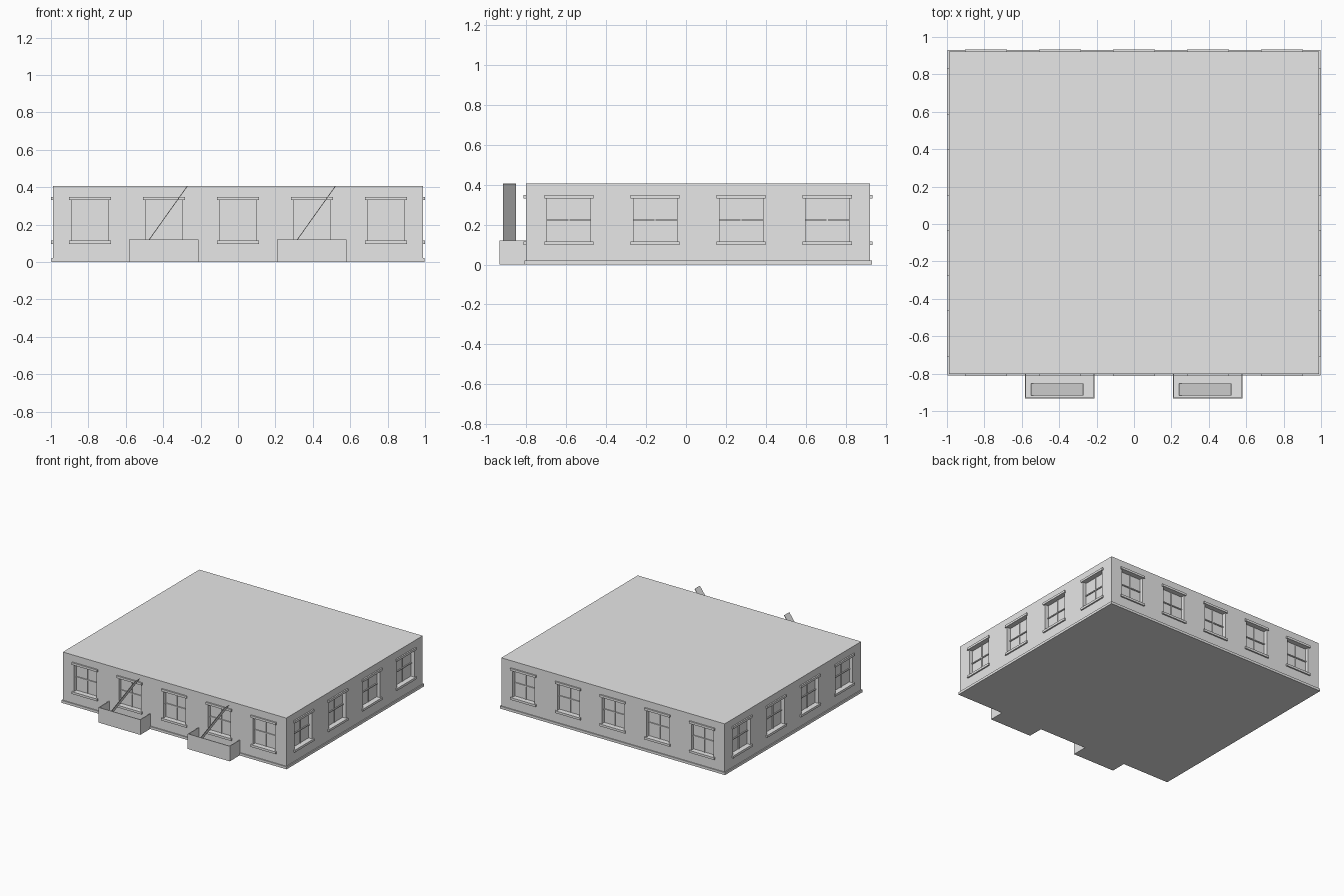
import bpy, bmesh
from math import pi, atan2, hypot
from mathutils import Matrix, Vector

cube = bpy.data.objects.get("Cube")
if cube:
    bpy.data.objects.remove(cube, do_unlink=True)

grey = bpy.data.materials.new("plain_grey")
grey.use_nodes = True
grey.diffuse_color = (0.8, 0.8, 0.8, 1)
grey.node_tree.nodes["Principled BSDF"].inputs["Base Color"].default_value = (0.8, 0.8, 0.8, 1)


def box(bm, lo, hi, matrix=Matrix()):
    """Add a box spanning two corners, placed by a matrix."""
    lo, hi = Vector(lo), Vector(hi)
    place = matrix @ Matrix.Translation((lo + hi) / 2) @ Matrix.Diagonal((hi - lo).to_4d())
    bmesh.ops.create_cube(bm, size=1, matrix=place)


def finish(name, bm):
    mesh = bpy.data.meshes.new(name)
    bmesh.ops.recalc_face_normals(bm, faces=bm.faces)
    bm.to_mesh(mesh)
    bm.free()
    mesh.materials.append(grey)
    obj = bpy.data.objects.new(name, mesh)
    bpy.context.collection.objects.link(obj)
    return obj


HALF_X, FRONT, BACK, TOP = 0.989, -0.802, 0.923, 0.405
MID_Y = (FRONT + BACK) / 2
HALF_Y = (BACK - FRONT) / 2
SILL_Z, HEAD_Z = 0.115, 0.33
RECESS, LEDGE, PLINTH = 0.03, 0.011, 0.008

# Each wall: name, turn about z, half length, distance from centre, windows, opening half width
walls = [
    ("front", 0, HALF_X, HALF_Y, 5, 0.098),
    ("left", pi / 2, HALF_Y, HALF_X, 4, 0.109),
    ("back", pi, HALF_X, HALF_Y, 5, 0.098),
    ("right", -pi / 2, HALF_Y, HALF_X, 4, 0.109),
]

# Window surrounds, sash bars and the openings behind them
openings = bmesh.new()
for name, turn, half, dist, count, w in walls:
    ledges, bars = bmesh.new(), bmesh.new()
    wall = Matrix.Translation((0, MID_Y, 0)) @ Matrix.Rotation(turn, 4, "Z")
    for i in range(count):
        u = -half + (i + 0.5) * 2 * half / count
        m = wall @ Matrix.Translation((u, -dist, 0))
        box(openings, (-w, -0.05, SILL_Z), (w, RECESS, HEAD_Z), m)
        for z in (SILL_Z - 0.018, HEAD_Z):
            box(ledges, (-w - 0.014, -LEDGE, z), (w + 0.014, 0.004, z + 0.018), m)
        mid = (SILL_Z + HEAD_Z) / 2
        box(bars, (-w, RECESS - 0.008, mid - 0.004), (w, RECESS + 0.002, mid + 0.004), m)
        box(bars, (-0.003, RECESS - 0.006, SILL_Z), (0.003, RECESS + 0.002, HEAD_Z), m)
    finish(name + "_sills_and_lintels", ledges)
    finish(name + "_sash_bars", bars)

# Building body with recessed windows
bm = bmesh.new()
box(bm, (-HALF_X, FRONT, 0), (HALF_X, BACK, TOP))
body = finish("building_body", bm)
cutter = finish("window_cutter", openings)
cutter.hide_render = True
cut = body.modifiers.new("windows", "BOOLEAN")
cut.object = cutter
cut.solver = "EXACT"
bpy.context.view_layer.objects.active = body
bpy.ops.object.modifier_apply(modifier=cut.name)
bpy.data.objects.remove(cutter, do_unlink=True)

# Plinth course around the base
bm = bmesh.new()
box(bm, (-HALF_X - PLINTH, FRONT - PLINTH, 0), (HALF_X + PLINTH, BACK + PLINTH, 0.02))
finish("plinth", bm)

# Open entrance wells, each with a sloping ramp
WELL_HALF, WELL_FRONT, WELL_TOP, T = 0.186, -0.934, 0.121, 0.006
for side, x in (("right", -0.397), ("left", 0.395)):
    at = Matrix.Translation((x, 0, 0))
    bm = bmesh.new()
    box(bm, (-WELL_HALF, WELL_FRONT, 0), (WELL_HALF, FRONT, 0.005), at)
    box(bm, (-WELL_HALF, WELL_FRONT, 0), (WELL_HALF, WELL_FRONT + T, WELL_TOP), at)
    for edge in (-WELL_HALF, WELL_HALF - T):
        box(bm, (edge, WELL_FRONT, 0), (edge + T, FRONT, WELL_TOP), at)
    finish(side + "_entrance_well", bm)

    run, rise = 0.278, 0.39
    slope = at @ Matrix.Translation((-0.153, 0, 0.014)) @ Matrix.Rotation(-atan2(rise, run), 4, "Y")
    bm = bmesh.new()
    box(bm, (0, -0.916, -0.002), (hypot(run, rise), -0.852, 0.002), slope)
    finish(side + "_ramp", bm)
